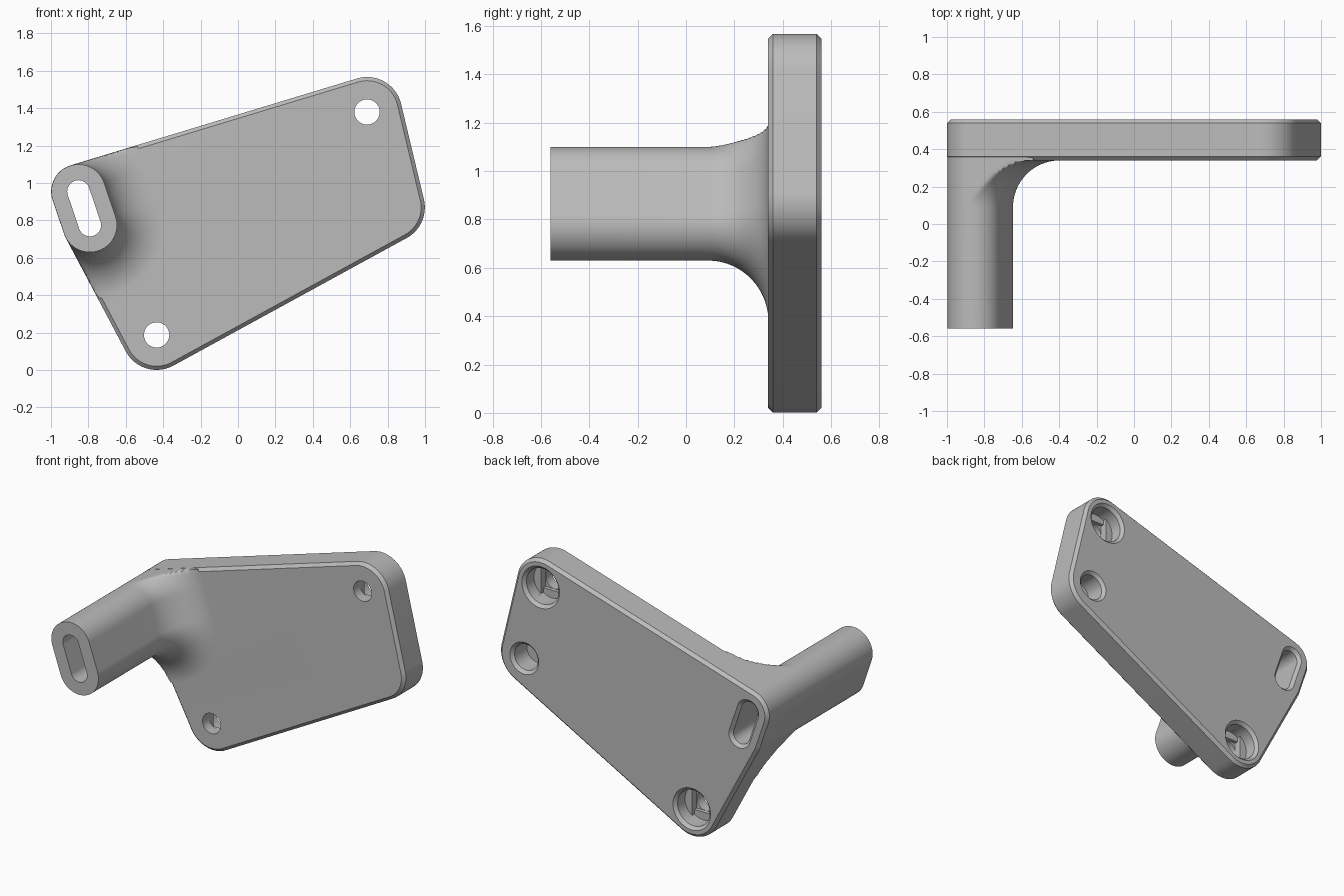
import bpy, bmesh, math
from mathutils import Vector
from mathutils.geometry import convex_hull_2d

if "Cube" in bpy.data.objects:
    bpy.data.objects.remove(bpy.data.objects["Cube"])

N = 96
ANGLES = [2 * math.pi * (k + 0.5) / N for k in range(N)]
SLOT_TOP, SLOT_LOW = Vector((-0.853, 0.955)), Vector((-0.792, 0.775))
SCREWS = [Vector((0.69, 1.38)), Vector((-0.435, 0.188))]
PEG = Vector((0.812, 0.87))
FRONT, BACK, CHAMFER = 0.34, 0.56, 0.02

grey = bpy.data.materials.new("light grey")
grey.diffuse_color = (0.5, 0.5, 0.5, 1)
grey.use_nodes = True
grey.node_tree.nodes["Principled BSDF"].inputs["Base Color"].default_value = grey.diffuse_color


def unit(a):
    return Vector((math.cos(a), math.sin(a)))


def loft(name, rings):
    """Closed solid through (y, [(x, z), ...]) rings of equal length."""
    bm = bmesh.new()
    loops = [[bm.verts.new((p[0], y, p[1])) for p in pts] for y, pts in rings]
    n = len(loops[0])
    for a, b in zip(loops, loops[1:]):
        for i in range(n):
            j = (i + 1) % n
            bm.faces.new((a[i], a[j], b[j], b[i]))
    bm.faces.new(loops[0])
    bm.faces.new(loops[-1])
    bmesh.ops.recalc_face_normals(bm, faces=bm.faces)
    me = bpy.data.meshes.new(name)
    bm.to_mesh(me)
    bm.free()
    me.materials.append(grey)
    ob = bpy.data.objects.new(name, me)
    bpy.context.collection.objects.link(ob)
    return ob


def combine(target, tool, operation):
    mod = target.modifiers.new("combine", 'BOOLEAN')
    mod.object, mod.operation, mod.solver = tool, operation, 'EXACT'
    bpy.context.view_layer.objects.active = target
    bpy.ops.object.modifier_apply(modifier=mod.name)
    bpy.data.objects.remove(tool)


def circle(c, r):
    return [c + unit(a) * r for a in ANGLES]


# Plate outline: straight tangents around five corner circles
corners = [(SLOT_TOP, 0.146), (SLOT_LOW, 0.146), (SCREWS[1], 0.187),
           (PEG, 0.187), (SCREWS[0], 0.187)]
samples = [(c, r, a) for c, r in corners for a in ANGLES]
hull = [samples[i] for i in convex_hull_2d([c + unit(a) * r for c, r, a in samples])]


def outline(inset):
    return [c + unit(a) * (r - inset) for c, r, a in hull]


plate = loft("mounting_bracket", [
    (FRONT, outline(CHAMFER)), (FRONT + CHAMFER, outline(0)),
    (BACK - CHAMFER, outline(0)), (BACK, outline(CHAMFER))])

# Slotted-oval section: points with outward normals, straight sides subdivided
axis = (SLOT_TOP - SLOT_LOW).normalized()
base = math.atan2(axis.y, axis.x)
oval = []
for c, start, nxt in ((SLOT_TOP, -math.pi / 2, SLOT_LOW), (SLOT_LOW, math.pi / 2, SLOT_TOP)):
    for k in range(49):
        oval.append((c, unit(base + start + math.pi * k / 48)))
    end = unit(base + start + math.pi)
    for k in range(1, 12):
        oval.append((c.lerp(nxt, k / 12), end))

POST_R = 0.145
edge = outline(0.0008)
area = sum(p.x * q.y - q.x * p.y for p, q in zip(edge, edge[1:] + edge[:1]))
if area < 0:
    edge.reverse()


def reach(p, n):
    """Distance from p along n to the plate outline."""
    best = 10
    for a, b in zip(edge, edge[1:] + edge[:1]):
        d = b - a
        if d.length < 1e-6:
            continue
        out = Vector((d.y, -d.x)).normalized()
        if n.dot(out) > 1e-5:
            best = min(best, (a - p).dot(out) / n.dot(out))
    return max(best, 0)


limits = [reach(c + n * POST_R, n) for c, n in oval]


def flared(d):
    return [c + n * (POST_R + min(d, lim)) for (c, n), lim in zip(oval, limits)]


def oval_ring(r):
    return [c + n * r for c, n in oval]


# Post with a quarter-round flare trimmed to the plate outline
FLARE = 0.25
rings = [(-0.56, flared(0))]
for k in range(25):
    t = math.pi / 2 * k / 24
    rings.append((FRONT - FLARE + FLARE * math.sin(t), flared(FLARE * (1 - math.cos(t)))))
rings += [(FRONT + CHAMFER, flared(FLARE)), (0.45, oval_ring(0.12))]
combine(plate, loft("post", rings), 'UNION')

# Slot through the post, chamfered at the back
combine(plate, loft("slot_cutter", [
    (-0.7, oval_ring(0.06)), (BACK - 0.02, oval_ring(0.06)),
    (BACK, oval_ring(0.08)), (0.6, oval_ring(0.08))]), 'DIFFERENCE')

# Screw holes: through bore, stepped bridging cuts and chamfered counterbore
BORE, HEAD = 0.068, 0.12


def clamped(c, lx, lz):
    return [c + Vector((max(-lx, min(lx, v.x)), max(-lz, min(lz, v.y))))
            for v in (unit(a) * HEAD for a in ANGLES)]


def square(c, h):
    return [c + Vector(v) * h for v in ((-1, -1), (1, -1), (1, 1), (-1, 1))]


def slit(c):
    h = math.acos(BORE / HEAD)
    pts = []
    for s in (0, math.pi):
        pts += [c + unit(s + h + (math.pi - 2 * h) * k / 16) * HEAD for k in range(17)]
    return pts


for c in SCREWS:
    for name, cut in (
            ("head", [(0.46, circle(c, HEAD)), (BACK - 0.02, circle(c, HEAD)),
                      (BACK, circle(c, HEAD + 0.02)), (0.6, circle(c, HEAD + 0.02))]),
            ("slit", [(0.435, slit(c)), (0.48, slit(c))]),
            ("square", [(0.41, square(c, BORE)), (0.45, square(c, BORE))]),
            ("bore", [(0.2, circle(c, BORE - 0.0005)), (0.425, circle(c, BORE - 0.0005))])):
        combine(plate, loft(name + "_cutter", cut), 'DIFFERENCE')

# Blind peg hole in the back
combine(plate, loft("peg_cutter", [
    (0.41, circle(PEG, 0.087)), (BACK - 0.02, circle(PEG, 0.087)),
    (BACK, circle(PEG, 0.107)), (0.6, circle(PEG, 0.107))]), 'DIFFERENCE')

bpy.ops.object.select_all(action='DESELECT')
plate.select_set(True)
bpy.context.view_layer.objects.active = plate
bpy.ops.object.shade_smooth_by_angle(angle=math.radians(30))
